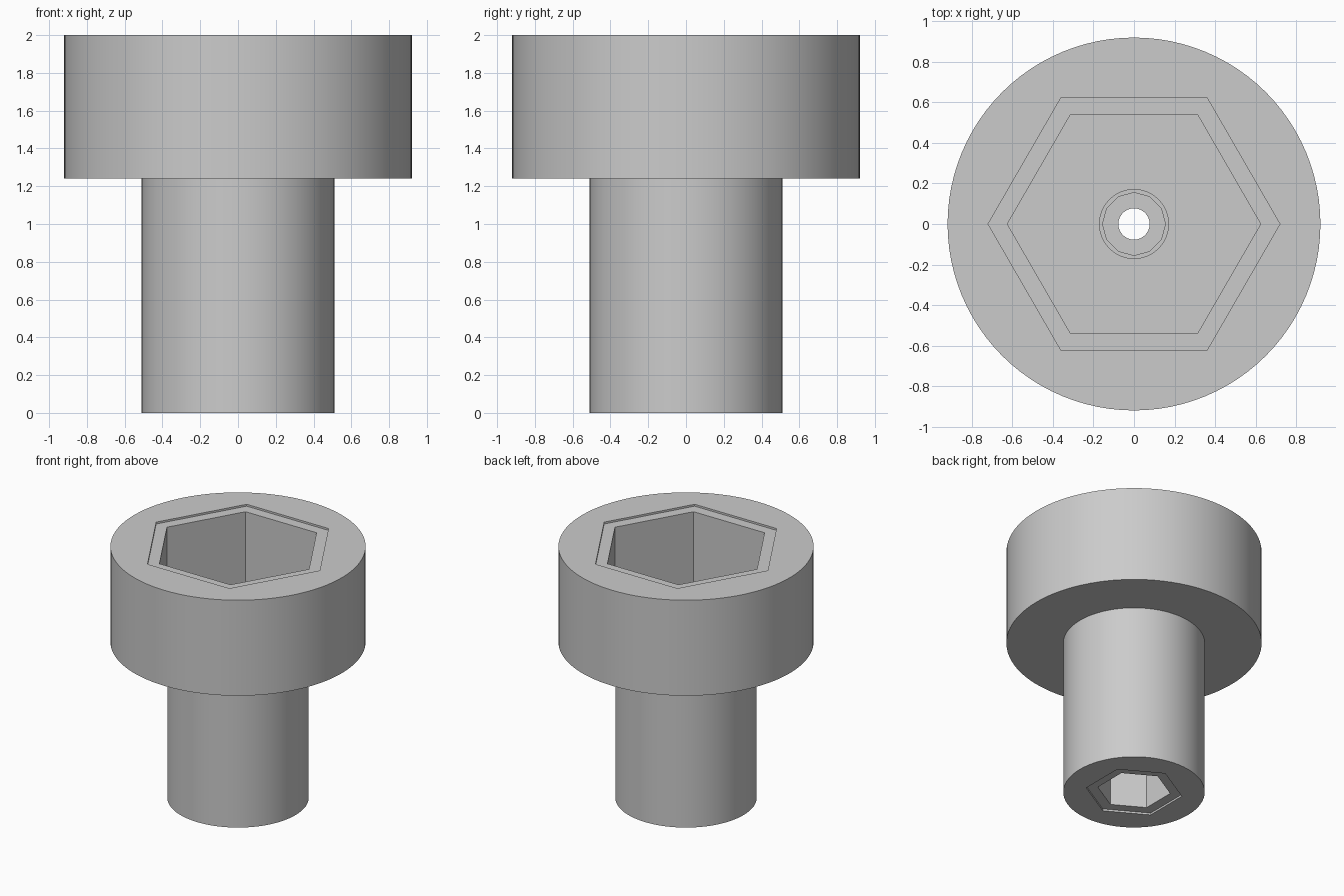
import bpy
import bmesh
from math import pi, cos, sin, radians

cube = bpy.data.objects.get("Cube")
if cube:
    bpy.data.objects.remove(cube, do_unlink=True)

SEGMENTS = 96

# Material
grey = bpy.data.materials.new("plain grey")
grey.use_nodes = True
colour = (0.6, 0.6, 0.6, 1)
grey.diffuse_color = colour
grey.node_tree.nodes["Principled BSDF"].inputs["Base Color"].default_value = colour


def ring(bm, radius, z, sides=SEGMENTS, turn=0):
    """Ring of points on a regular polygon, first corner at the angle turn."""
    verts = []
    sector = 2 * pi / sides
    for i in range(SEGMENTS):
        a = 2 * pi * i / SEGMENTS
        local = (a - radians(turn) + 1e-6) % sector - sector / 2
        r = radius * cos(sector / 2) / cos(local)
        verts.append(bm.verts.new((r * cos(a), r * sin(a), z)))
    return verts


def loft(name, sections):
    """Closed solid through a loop of polygon sections."""
    bm = bmesh.new()
    rings = [ring(bm, *s) for s in sections]
    for k, lower in enumerate(rings):
        upper = rings[(k + 1) % len(rings)]
        for i in range(SEGMENTS):
            j = (i + 1) % SEGMENTS
            bm.faces.new((lower[i], lower[j], upper[j], upper[i]))
    bmesh.ops.recalc_face_normals(bm, faces=bm.faces)
    mesh = bpy.data.meshes.new(name)
    bm.to_mesh(mesh)
    bm.free()
    mesh.materials.append(grey)
    obj = bpy.data.objects.new(name, mesh)
    bpy.context.collection.objects.link(obj)
    bpy.ops.object.select_all(action="DESELECT")
    obj.select_set(True)
    bpy.context.view_layer.objects.active = obj
    bpy.ops.object.shade_smooth_by_angle(angle=radians(20))
    return obj


HEAD_BASE, TOP = 1.24, 2.0
STEP = 0.015
SOCKET_FLOOR, BORE_FLOOR, POCKET_ROOF = 1.38, 1.0, 0.6

loft("socket_adapter_body", [
    # shaft and head outside
    (0.51, 0), (0.51, HEAD_BASE), (0.92, HEAD_BASE), (0.92, TOP),
    # stepped hexagonal socket in the head
    (0.72, TOP, 6), (0.72, TOP - STEP, 6),
    (0.625, TOP - STEP, 6), (0.625, SOCKET_FLOOR, 6),
    # counterbore and through hole
    (0.17, SOCKET_FLOOR), (0.17, SOCKET_FLOOR - STEP),
    (0.155, SOCKET_FLOOR - STEP, 12), (0.155, BORE_FLOOR, 12),
    (0.077, BORE_FLOOR), (0.077, POCKET_ROOF),
    # stepped hexagonal pocket in the shaft end
    (0.265, POCKET_ROOF, 6, 30), (0.265, STEP, 6, 30),
    (0.35, STEP, 6, 30), (0.35, 0, 6, 30),
])
